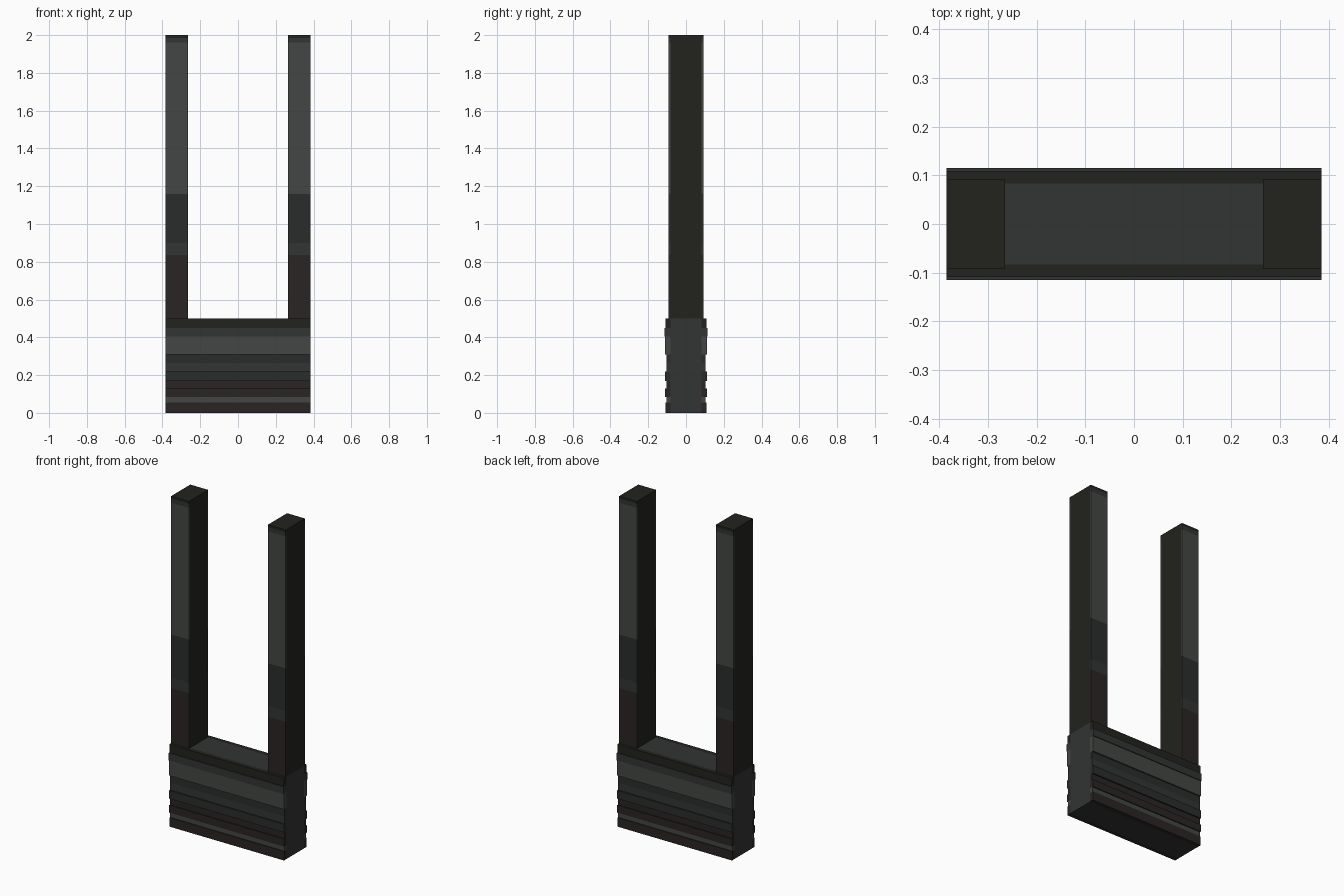
import bpy

if "Cube" in bpy.data.objects:
    bpy.data.objects.remove(bpy.data.objects["Cube"])


def material(name, r, g, b):
    m = bpy.data.materials.new(name)
    m.diffuse_color = (r, g, b, 1)
    m.use_nodes = True
    m.node_tree.nodes["Principled BSDF"].inputs["Base Color"].default_value = m.diffuse_color
    return m


DARK = material("dark_olive", 0.016, 0.017, 0.013)
GREY = material("slate", 0.032, 0.034, 0.033)
LIGHT = material("light_slate", 0.056, 0.061, 0.058)
DEEP = material("deep_slate", 0.023, 0.025, 0.025)
RUST = material("rust_black", 0.024, 0.018, 0.018)


def box(name, x0, x1, y0, y1, z0, z1, mat):
    bpy.ops.mesh.primitive_cube_add(
        size=1, location=((x0 + x1) / 2, (y0 + y1) / 2, (z0 + z1) / 2))
    o = bpy.context.object
    o.name = name
    o.scale = (x1 - x0, y1 - y0, z1 - z0)
    bpy.ops.object.transform_apply(location=False, rotation=False, scale=True)
    o.data.materials.append(mat)
    return o


W = 0.385       # half width
CORE = 0.083    # half depth of base and post cores

# Base core
box("base_core", -W, W, -CORE, CORE, 0, 0.5, GREY)

# Base trim bands: bottom, top, outer depth, colour
bands = [
    (0.00, 0.055, 0.109, RUST), (0.055, 0.085, 0.104, LIGHT),
    (0.085, 0.13, 0.110, RUST), (0.13, 0.17, 0.102, RUST),
    (0.17, 0.22, 0.110, DEEP), (0.22, 0.265, 0.102, GREY),
    (0.265, 0.31, 0.102, DEEP), (0.31, 0.405, 0.110, LIGHT),
    (0.405, 0.45, 0.115, GREY), (0.45, 0.50, 0.109, DARK),
]
# Post face panels: bottom, top, colour
panels = [
    (0.50, 0.835, RUST), (0.835, 0.90, GREY), (0.90, 1.16, DEEP),
    (1.16, 1.96, LIGHT), (1.96, 1.985, GREY), (1.985, 2.0, DARK),
]

for face, s in (("front", -1), ("back", 1)):
    for z0, z1, d, mat in bands:
        ya, yb = sorted((s * CORE, s * d))
        box(f"base_band_{face}", -W, W, ya, yb, z0, z1, mat)

# Uprights with thin panels on front and back
for side, sx in (("left", -1), ("right", 1)):
    xa, xb = sorted((sx * 0.265, sx * W))
    box(f"post_{side}", xa, xb, -CORE, CORE, 0.5, 2.0, DARK)
    for face, s in (("front", -1), ("back", 1)):
        ya, yb = sorted((s * CORE, s * 0.092))
        for z0, z1, mat in panels:
            box(f"post_panel_{side}_{face}", xa, xb, ya, yb, z0, z1, mat)
